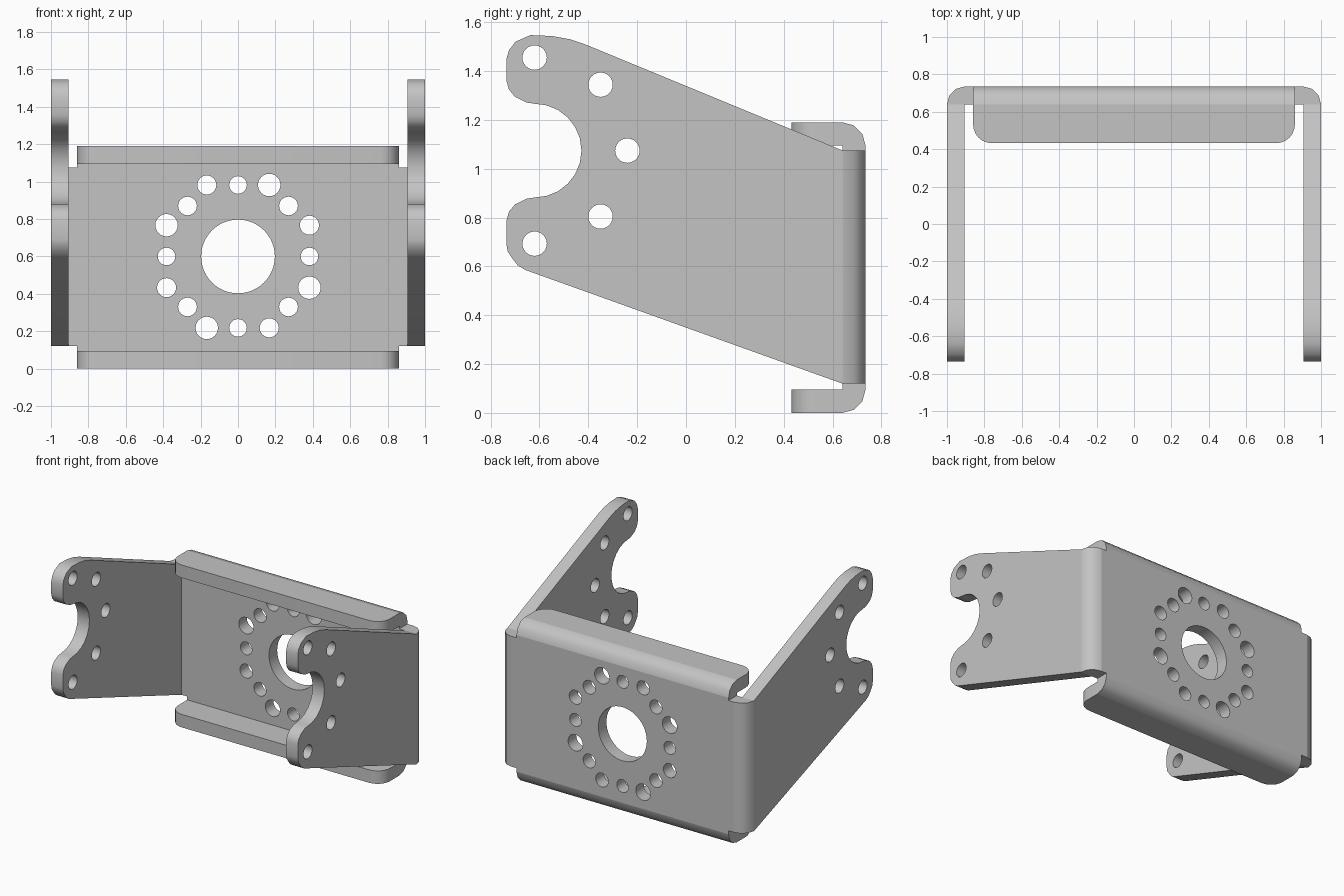
import bpy, bmesh
from math import sin, cos, pi
from mathutils import Matrix, Vector

cube = bpy.data.objects.get("Cube")
if cube:
    bpy.data.objects.remove(cube, do_unlink=True)

steel = bpy.data.materials.new("grey steel")
steel.use_nodes = True
COLOUR = (0.55, 0.55, 0.55, 1)
steel.diffuse_color = COLOUR
steel.node_tree.nodes["Principled BSDF"].inputs["Base Color"].default_value = COLOUR

T = 0.095                 # sheet thickness
BACK = 0.735              # outer face of the back plate
INNER = BACK - T          # inner face of the back plate
LOW, HIGH = 0.12, 1.075   # height range of the side bends
TOP = 1.19
FLANGE_X = 0.86
ARM_X = 1 - T

X, Y, Z = Vector((1, 0, 0)), Vector((0, 1, 0)), Vector((0, 0, 1))


def arc(cx, cy, r, a0, a1, n):
    """Points on an arc, angles in quarter turns."""
    angles = [(a0 + (a1 - a0) * i / n) * pi / 2 for i in range(n + 1)]
    return [(cx + r * cos(a), cy + r * sin(a)) for a in angles]


def circle(cx, cy, r, n=24):
    return arc(cx, cy, r, 0, 4, n)[:-1]


def plate(name, outline, u, v, start, end, holes=()):
    """Extrude a flat outline with holes along the normal of u and v."""
    w = u.cross(v)
    curve = bpy.data.curves.new(name, 'CURVE')
    curve.dimensions = '2D'
    curve.fill_mode = 'BOTH'
    curve.extrude = abs(end - start) / 2
    for loop in [outline, *holes]:
        spline = curve.splines.new('POLY')
        spline.points.add(len(loop) - 1)
        for point, (a, b) in zip(spline.points, loop):
            point.co = (a, b, 0, 1)
        spline.use_cyclic_u = True
    temp = bpy.data.objects.new(name + " outline", curve)
    bpy.context.collection.objects.link(temp)
    bpy.context.view_layer.update()
    deps = bpy.context.evaluated_depsgraph_get()
    mesh = bpy.data.meshes.new_from_object(temp.evaluated_get(deps))
    bpy.data.objects.remove(temp, do_unlink=True)

    frame = Matrix((u, v, w)).transposed().to_4x4()
    frame.translation = w * (start + end) / 2
    mesh.transform(frame)
    bm = bmesh.new()
    bm.from_mesh(mesh)
    bmesh.ops.remove_doubles(bm, verts=bm.verts, dist=0.0001)
    bmesh.ops.recalc_face_normals(bm, faces=bm.faces)
    bm.to_mesh(mesh)
    bm.free()
    mesh.name = name
    mesh.materials.clear()
    mesh.materials.append(steel)
    obj = bpy.data.objects.new(name, mesh)
    bpy.context.collection.objects.link(obj)
    bpy.ops.object.select_all(action='DESELECT')
    obj.select_set(True)
    bpy.context.view_layer.objects.active = obj
    bpy.ops.object.shade_smooth_by_angle(angle=0.62)
    return obj


# Back plate: cross-shaped sheet with a bore and a ring of holes
half = [(FLANGE_X, T), (FLANGE_X, LOW), (ARM_X, LOW),
        (ARM_X, HIGH), (FLANGE_X, HIGH), (FLANGE_X, TOP - T)]
outline = half + [(-x, z) for x, z in reversed(half)]
CZ = 0.6
holes = [circle(0, CZ, 0.197, 48)]
for a, b, r in [(0, 0.382, 0.047), (0.167, 0.382, 0.06),
                (0.27, 0.27, 0.05), (0.382, 0.167, 0.051)]:
    for quarter in range(4):
        holes.append(circle(a, CZ + b, r))
        a, b = b, -a
plate("back_plate", outline, X, Z, -BACK, -INNER, holes)

# Top and bottom flanges with rounded front corners, and their bends
R = 0.1
FRONT = 0.432
flange = [(FLANGE_X, INNER), (-FLANGE_X, INNER)]
flange += arc(-FLANGE_X + R, FRONT + R, R, 2, 3, 6)
flange += arc(FLANGE_X - R, FRONT + R, R, 3, 4, 6)
plate("top_flange", flange, X, Y, TOP - T, TOP)
plate("bottom_flange", flange, X, Y, 0, T)
plate("top_bend", [(INNER, TOP - T)] + arc(INNER, TOP - T, T, 0, 1, 3),
      Y, Z, -FLANGE_X, FLANGE_X)
plate("bottom_bend", [(INNER, T)] + arc(INNER, T, T, 3, 4, 3),
      Y, Z, -FLANGE_X, FLANGE_X)

# Side arms: tapered plates ending in a two-lobed fork
MID = 1.074
arm = [(INNER, LOW), (INNER, HIGH), (-0.41, 1.508), (-0.475, 1.53), (-0.547, 1.543),
       (-0.637, 1.547), (-0.698, 1.52), (-0.725, 1.485), (-BACK, 1.45)]
lip = [(-BACK, 0.285), (-0.725, 0.25), (-0.7, 0.22), (-0.653, 0.197)]
notch = lip + arc(-0.62, 0, 0.192, 1, 0, 6)
arm += [(y, MID + z) for y, z in notch]
arm += [(y, MID - z) for y, z in reversed(notch[:-1])]
arm += [(-BACK, 0.69), (-0.73, 0.66), (-0.71, 0.631), (-0.69, 0.605), (-0.66, 0.586)]
arm_holes = [circle(-0.24, MID, 0.05)]
for side in (-1, 1):
    arm_holes.append(circle(-0.35, MID + side * 0.27, 0.05))
    arm_holes.append(circle(-0.62, MID + side * 0.381, 0.05))

for name, s in (("left", 1), ("right", -1)):
    plate(name + "_arm", arm, Y, Z, s * ARM_X, s, arm_holes)
    quarter = arc(s * ARM_X, INNER, T, 0 if s > 0 else 1, 1 if s > 0 else 2, 3)
    plate(name + "_bend", [(s * ARM_X, INNER)] + quarter, X, Y, LOW, HIGH)
